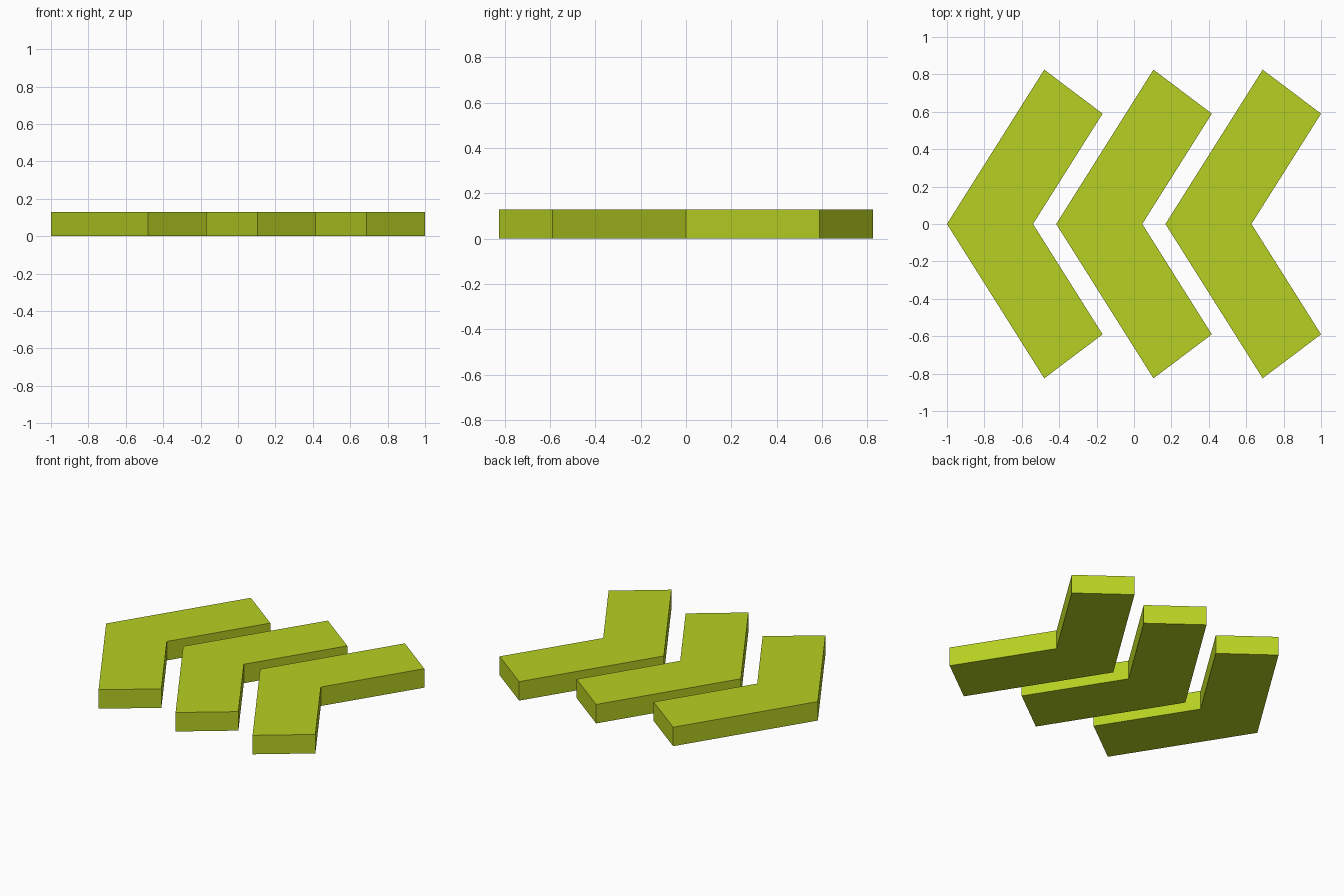
import bpy
import bmesh

if "Cube" in bpy.data.objects:
    bpy.data.objects.remove(bpy.data.objects["Cube"])

HEIGHT = 0.13
PITCH = 0.584

# Half outline of one chevron, from its tip to its inner notch (y >= 0)
TIP, OUTER, INNER, NOTCH = (-1.0, 0.0), (-0.48, 0.825), (-0.168, 0.59), (-0.54, 0.0)
PROFILE = [TIP, (OUTER[0], -OUTER[1]), (INNER[0], -INNER[1]), NOTCH, INNER, OUTER]

green = bpy.data.materials.new("lime_green")
green.diffuse_color = (0.47, 0.63, 0.016, 1.0)
green.use_nodes = True
green.node_tree.nodes["Principled BSDF"].inputs["Base Color"].default_value = green.diffuse_color


def make_chevron(name, offset):
    """Extrude the chevron outline upward into a flat slab."""
    bm = bmesh.new()
    base = bm.faces.new([bm.verts.new((x + offset, y, 0)) for x, y in PROFILE])
    top = bmesh.ops.extrude_face_region(bm, geom=[base], use_keep_orig=True)["geom"]
    verts = [v for v in top if isinstance(v, bmesh.types.BMVert)]
    bmesh.ops.translate(bm, verts=verts, vec=(0, 0, HEIGHT))
    bmesh.ops.recalc_face_normals(bm, faces=bm.faces)
    mesh = bpy.data.meshes.new(name)
    bm.to_mesh(mesh)
    bm.free()
    mesh.materials.append(green)
    obj = bpy.data.objects.new(name, mesh)
    bpy.context.collection.objects.link(obj)
    return obj


# Row of three chevrons pointing to -x
for i, name in enumerate(("chevron_left", "chevron_middle", "chevron_right")):
    make_chevron(name, i * PITCH)
